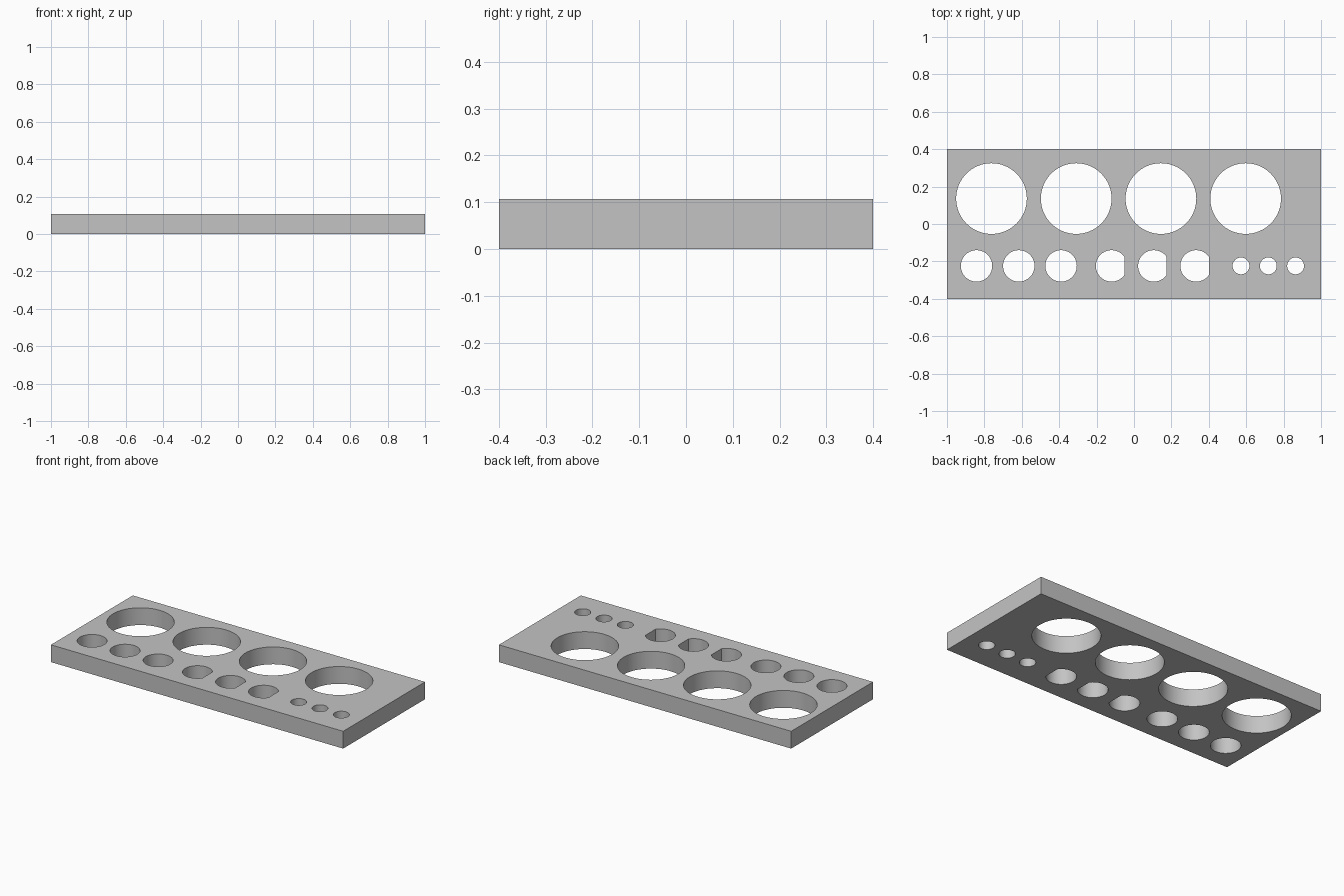
import bpy, bmesh, math

if "Cube" in bpy.data.objects:
    bpy.data.objects.remove(bpy.data.objects["Cube"])

HEIGHT = 0.107
STEPS = 64

grey = bpy.data.materials.new("plain grey")
grey.use_nodes = True
colour = (0.55, 0.55, 0.55, 1)
grey.diffuse_color = colour
grey.node_tree.nodes["Principled BSDF"].inputs["Base Color"].default_value = colour


def mesh_object(name, bm):
    bmesh.ops.recalc_face_normals(bm, faces=bm.faces)
    mesh = bpy.data.meshes.new(name)
    bm.to_mesh(mesh)
    bm.free()
    mesh.materials.append(grey)
    obj = bpy.data.objects.new(name, mesh)
    bpy.context.collection.objects.link(obj)
    return obj


def add_plug(bm, x, y, radius, flat=None):
    """Upright plug; flat is the distance from its axis to a flat on the +x side."""
    start = math.acos(flat / radius) if flat else 0
    count = STEPS if flat is None else STEPS + 1
    span = 2 * (math.pi - start)
    verts = []
    for i in range(count):
        a = start + span * i / STEPS
        verts.append(bm.verts.new((x + radius * math.cos(a), y + radius * math.sin(a), -0.1)))
    face = bm.faces.new(verts)
    top = bmesh.ops.extrude_face_region(bm, geom=[face])["geom"]
    bmesh.ops.translate(bm, vec=(0, 0, HEIGHT + 0.2),
                        verts=[v for v in top if isinstance(v, bmesh.types.BMVert)])


# Flat rectangular plate
bm = bmesh.new()
bmesh.ops.create_cube(bm, size=1)
bmesh.ops.scale(bm, vec=(2, 0.8, HEIGHT), verts=bm.verts)
bmesh.ops.translate(bm, vec=(0, 0, HEIGHT / 2), verts=bm.verts)
plate = mesh_object("holder_plate", bm)

# Rows of holes: count, first x, spacing, y, radius, flat
rows = [
    (4, -0.762, 0.453, 0.136, 0.189, None),     # large round holes
    (3, -0.842, 0.226, -0.224, 0.084, None),    # medium round holes
    (3, -0.120, 0.226, -0.224, 0.084, 0.068),   # medium holes with a flat side
    (3, 0.572, 0.146, -0.224, 0.045, None),     # small round holes
]
bm = bmesh.new()
for count, first, spacing, y, radius, flat in rows:
    for i in range(count):
        add_plug(bm, first + i * spacing, y, radius, flat)
cutter = mesh_object("hole_cutter", bm)
cutter.hide_render = True

# Cut the holes and discard the cutter
cut = plate.modifiers.new("holes", "BOOLEAN")
cut.operation = "DIFFERENCE"
cut.solver = "EXACT"
cut.object = cutter
bpy.ops.object.select_all(action="DESELECT")
plate.select_set(True)
bpy.context.view_layer.objects.active = plate
bpy.ops.object.modifier_apply(modifier=cut.name)
bpy.data.objects.remove(cutter)
bpy.ops.object.shade_smooth_by_angle(angle=math.radians(30))
